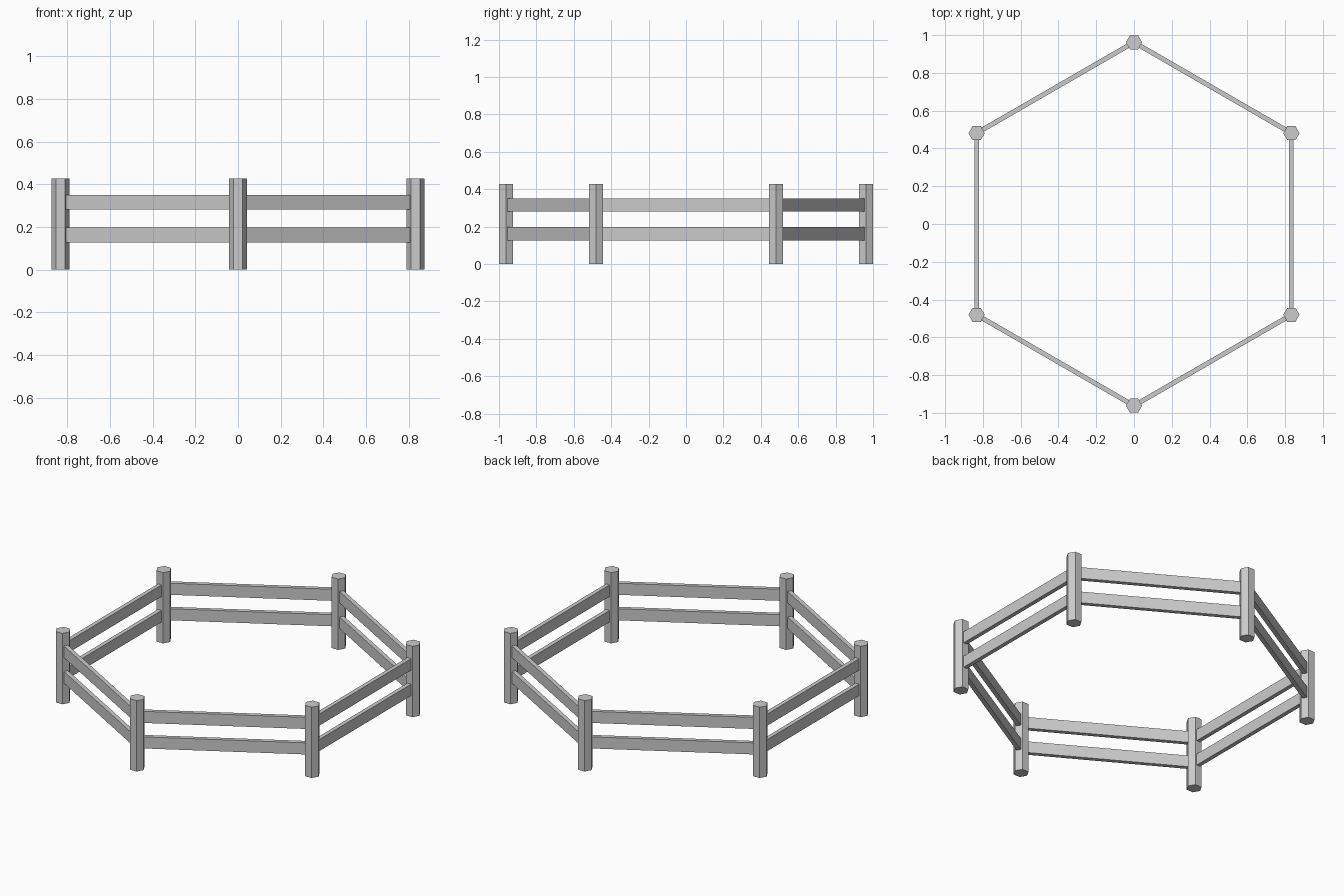
import bpy
import math
from mathutils import Vector

cube = bpy.data.objects.get("Cube")
if cube:
    bpy.data.objects.remove(cube, do_unlink=True)

SIDES = 6
RING = 0.962          # distance of the posts from the centre
POST_R, POST_H = 0.043, 0.428
RAIL_T, RAIL_H = 0.025, 0.07
RAIL_LEVELS = {"lower": 0.162, "upper": 0.316}

grey = bpy.data.materials.new("fence grey")
grey.use_nodes = True
colour = (0.6, 0.6, 0.6, 1)
grey.diffuse_color = colour
grey.node_tree.nodes["Principled BSDF"].inputs["Base Color"].default_value = colour


def finish(name):
    obj = bpy.context.object
    obj.name = name
    obj.data.materials.append(grey)
    return obj


corners = [Vector((RING * math.sin(i * math.tau / SIDES),
                   RING * math.cos(i * math.tau / SIDES), 0))
           for i in range(SIDES)]

for i, here in enumerate(corners):
    # Hexagonal post, with corners pointing along x
    bpy.ops.mesh.primitive_cylinder_add(
        vertices=6, radius=POST_R, depth=POST_H,
        location=here + Vector((0, 0, POST_H / 2)),
        rotation=(0, 0, math.radians(30)))
    finish(f"post_{i + 1}")

    # Two flat rails to the next post
    there = corners[(i + 1) % SIDES]
    span = there - here
    for level, z in RAIL_LEVELS.items():
        bpy.ops.mesh.primitive_cube_add(
            size=1, location=(here + there) / 2 + Vector((0, 0, z)),
            rotation=(0, 0, math.atan2(span.y, span.x)))
        rail = finish(f"{level}_rail_{i + 1}")
        rail.scale = (span.length, RAIL_T, RAIL_H)
